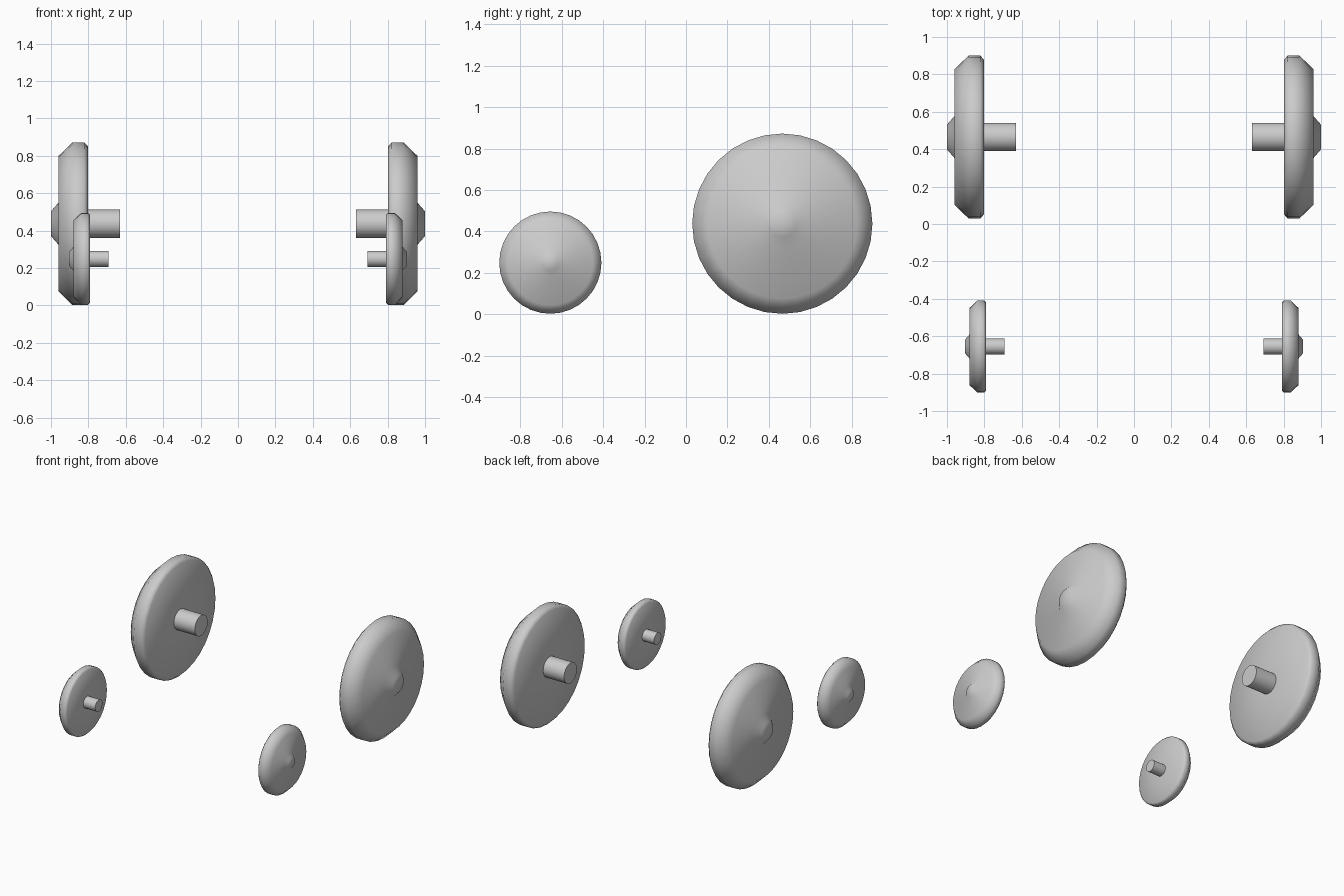
import bpy, bmesh, math

if "Cube" in bpy.data.objects:
    bpy.data.objects.remove(bpy.data.objects["Cube"])

SEGMENTS = 32
# Lathe profile of the big wheel: (distance from centre plane x, radius)
PROFILE = [
    (1.00, 0.0), (1.00, 0.066), (0.96, 0.112),      # outer hub cap
    (0.96, 0.362), (0.885, 0.435), (0.822, 0.435),  # face and tread
    (0.803, 0.415), (0.803, 0.076),                 # back of the wheel
    (0.63, 0.076), (0.63, 0.0),                     # axle stub
]


def wheel(name, side, outer_x, y, z, scale):
    """Spin the profile around the x axis and place it on one side."""
    bm = bmesh.new()
    rings = []
    for px, r in PROFILE:
        x = side * (outer_x - (1.0 - px) * scale)
        n = SEGMENTS if r > 0 else 1
        rings.append([bm.verts.new((x,
                                    y + r * scale * math.sin(2 * math.pi * i / n),
                                    z - r * scale * math.cos(2 * math.pi * i / n)))
                      for i in range(n)])
    for a, b in zip(rings, rings[1:]):
        for i in range(SEGMENTS):
            j = (i + 1) % SEGMENTS
            quad = [a[i % len(a)], a[j % len(a)], b[j % len(b)], b[i % len(b)]]
            bm.faces.new(list(dict.fromkeys(quad)))
    bmesh.ops.recalc_face_normals(bm, faces=bm.faces)
    mesh = bpy.data.meshes.new(name)
    bm.to_mesh(mesh)
    bm.free()
    obj = bpy.data.objects.new(name, mesh)
    bpy.context.collection.objects.link(obj)
    bpy.ops.object.select_all(action='DESELECT')
    obj.select_set(True)
    bpy.context.view_layer.objects.active = obj
    bpy.ops.object.shade_smooth_by_angle(angle=math.radians(50))


# Large rear wheels and small front wheels on both sides
for label, side in (("left", -1), ("right", 1)):
    wheel("rear_wheel_" + label, side, 1.0, 0.465, 0.437, 1.0)
    wheel("front_wheel_" + label, side, 0.903, -0.655, 0.249, 0.567)
